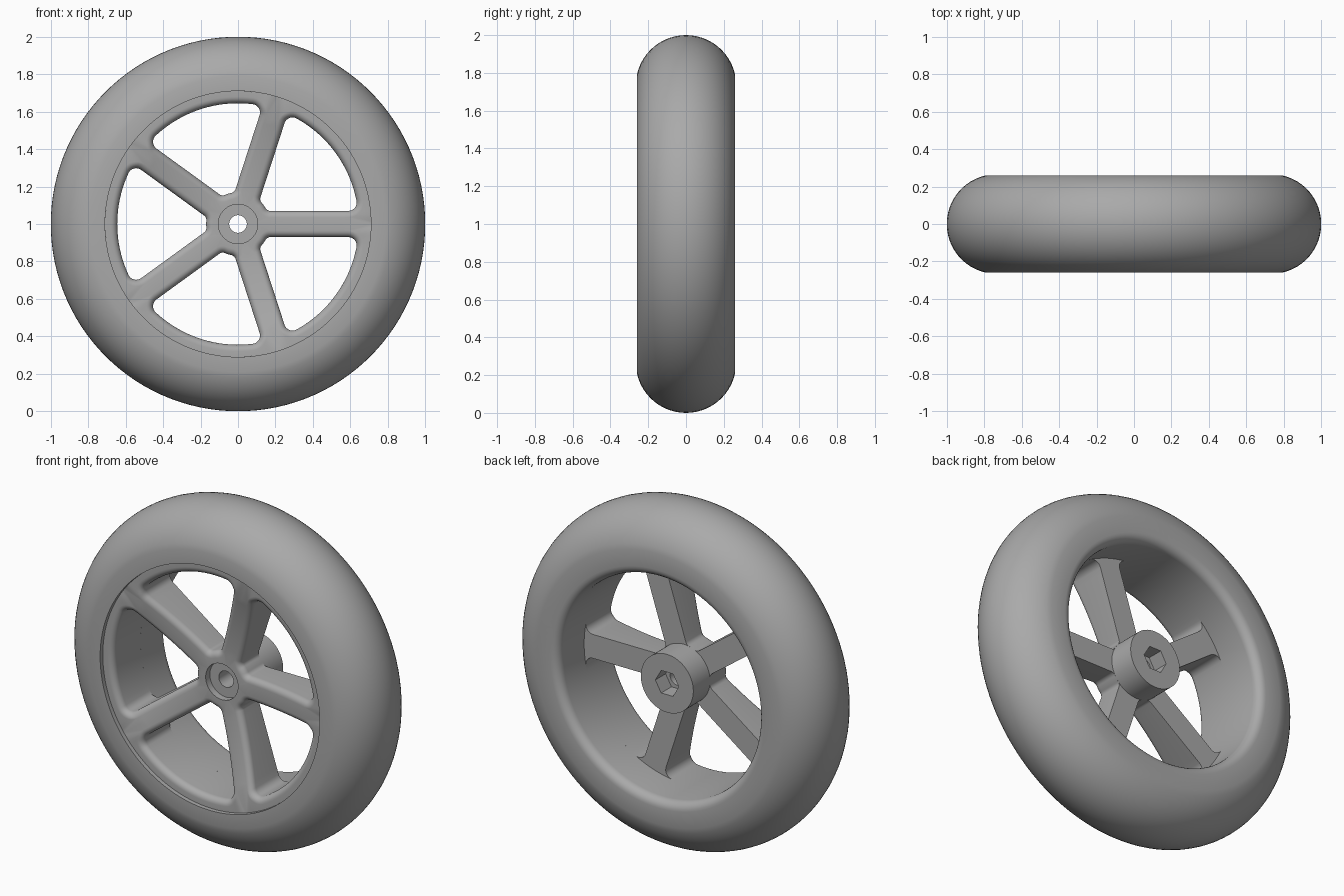
import bpy, bmesh
from math import sin, cos, pi, sqrt, atan2, radians, hypot

cube = bpy.data.objects.get("Cube")
if cube:
    bpy.data.objects.remove(cube)

grey = bpy.data.materials.new("plain grey")
grey.use_nodes = True
COLOUR = (0.4, 0.4, 0.4, 1)
grey.diffuse_color = COLOUR
grey.node_tree.nodes["Principled BSDF"].inputs["Base Color"].default_value = COLOUR

AXLE_Z = 1.0
HALF_SECTOR = pi / 5
BORE, RIM = 0.645, 0.71           # opening edge and tyre seat
HUB, RECESS = 0.17, 0.105         # hub and front recess radii
HALF_SPOKE, FILLET = 0.07, 0.035
SPOKE_BACK = 0.02


def finish(bm, name, angle=35):
    bmesh.ops.remove_doubles(bm, verts=bm.verts, dist=1e-5)
    bmesh.ops.recalc_face_normals(bm, faces=bm.faces)
    mesh = bpy.data.meshes.new(name)
    bm.to_mesh(mesh)
    bm.free()
    obj = bpy.data.objects.new(name, mesh)
    bpy.context.collection.objects.link(obj)
    mesh.materials.append(grey)
    bpy.ops.object.select_all(action='DESELECT')
    obj.select_set(True)
    bpy.context.view_layer.objects.active = obj
    bpy.ops.object.shade_smooth_by_angle(angle=radians(angle))
    return obj


def bridge(bm, loops, closed=False):
    """Join successive closed loops of points with faces."""
    rings = [[bm.verts.new(p) for p in loop] for loop in loops]
    pairs = list(zip(rings, rings[1:]))
    if closed:
        pairs.append((rings[-1], rings[0]))
    for a, b in pairs:
        for i in range(len(a)):
            j = (i + 1) % len(a)
            bm.faces.new((a[i], a[j], b[j], b[i]))


def ring(radius, y, n, hexagonal=False):
    """Circle, or hexagon with the same point count, around the axle."""
    pts = []
    for i in range(n):
        a = 2 * pi * i / n
        r = radius
        if hexagonal:
            r *= cos(pi / 6) / cos(a % (pi / 3) - pi / 6)
        pts.append((r * cos(a), y, AXLE_Z + r * sin(a)))
    return pts


# Tyre: round tread, flat sidewalls, softened rear lip and inner bore
R = 0.266
edge = atan2(0.26, 0.79 - (1 - R))
tread = [(1 - R + R * cos(t), R * sin(t))
         for t in (edge * (i / 12 - 1) for i in range(25))]
lip = [(BORE + 0.05 - 0.05 * sin(t), 0.21 + 0.05 * cos(t))
       for t in (pi / 2 * i / 6 for i in range(7))]
profile = [(RIM, -0.26)] + tread + lip + [(BORE, SPOKE_BACK), (RIM, SPOKE_BACK)]
bm = bmesh.new()
bridge(bm, [ring(r, y, 120) for r, y in profile], closed=True)
finish(bm, "tyre")


# Spoked wheel: five sectors, each with a rounded opening
def dish(r):
    """Front face depth: shallow bowl from rim to hub."""
    t = min(max((r - HUB) / (0.63 - HUB), 0), 1)
    return -0.15 - 0.085 * (0.4 * t + 0.6 * t * t)


def mix(a, b, n):
    return [a + (b - a) * i / n for i in range(n + 1)]


def half_outline(grow):
    """Pairs of (opening point, sector border point) for the upper half."""
    u = (cos(HALF_SECTOR), sin(HALF_SECTOR))
    inward = (u[1], -u[0])

    def place(t, off):
        return (t * u[0] + off * inward[0], t * u[1] + off * inward[1])

    def polar(r, a):
        return (r * cos(a), r * sin(a))

    def corner(c, base, sign):
        t = sqrt((base - sign * c) ** 2 - (HALF_SPOKE + c) ** 2)
        centre = place(t, HALF_SPOKE + c)
        return t, centre, atan2(centre[1], centre[0])

    c_out, c_in = 0.045, 0.03
    t_out, out, a_out = corner(c_out, BORE, 1)
    t_in, inn, a_in = corner(c_in, HUB, -1)
    to_spoke = HALF_SECTOR + pi / 2
    pairs = [(polar(BORE + grow, a), polar(RIM, a)) for a in mix(0, a_out, 10)]
    # rim corner fans out along the rest of the rim arc
    for a, b in zip(mix(a_out, to_spoke, 8), mix(a_out, HALF_SECTOR, 8)):
        d = polar(c_out + grow, a)
        pairs.append(((out[0] + d[0], out[1] + d[1]), polar(RIM, b)))
    pairs += [(place(t, HALF_SPOKE - grow), place(t, 0)) for t in mix(t_out, t_in, 12)]
    # hub corner fans around the recess edge
    for a, b in zip(mix(to_spoke, a_in + pi, 8), mix(HALF_SECTOR, a_in, 8)):
        d = polar(c_in + grow, a)
        pairs.append(((inn[0] + d[0], inn[1] + d[1]), polar(RECESS, b)))
    pairs += [(polar(HUB - grow, a), polar(RECESS, a)) for a in mix(a_in, 0, 4)]
    return pairs


def full_outline(grow, which):
    half = [p[which] for p in half_outline(grow)]
    return half + [(x, -z) for x, z in half[-2:0:-1]]


def lift(points, turn, depth):
    c, s = cos(turn), sin(turn)
    return [(x * c - z * s, depth(hypot(x, z)), AXLE_Z + x * s + z * c)
            for x, z in points]


bm = bmesh.new()
for k in range(5):
    turn = HALF_SECTOR * (2 * k + 1)
    loops = [lift(full_outline(0, i), turn, lambda r: SPOKE_BACK) for i in (1, 0)]
    for q in mix(0, pi / 2, 6):
        grow, drop = FILLET * (1 - cos(q)), FILLET * (1 - sin(q))
        loops.append(lift(full_outline(grow, 0), turn, lambda r: dish(r) + drop))
    loops.append(lift(full_outline(0, 1), turn, dish))
    bridge(bm, loops)
bmesh.ops.dissolve_degenerate(bm, dist=1e-5, edges=bm.edges)
finish(bm, "spoked_wheel")

# Hub: front recess, axle hole, hexagonal rear pocket
bm = bmesh.new()
steps = [(0.13, -0.149, False), (RECESS, -0.149, False), (RECESS, -0.11, False),
         (0.047, -0.11, False), (0.047, 0.08, False), (0.076, 0.08, True),
         (0.076, 0.175, True), (HUB, 0.175, False), (HUB, 0, False), (0.13, 0, False)]
bridge(bm, [ring(r, y, 60, h) for r, y, h in steps], closed=True)
finish(bm, "hub")
